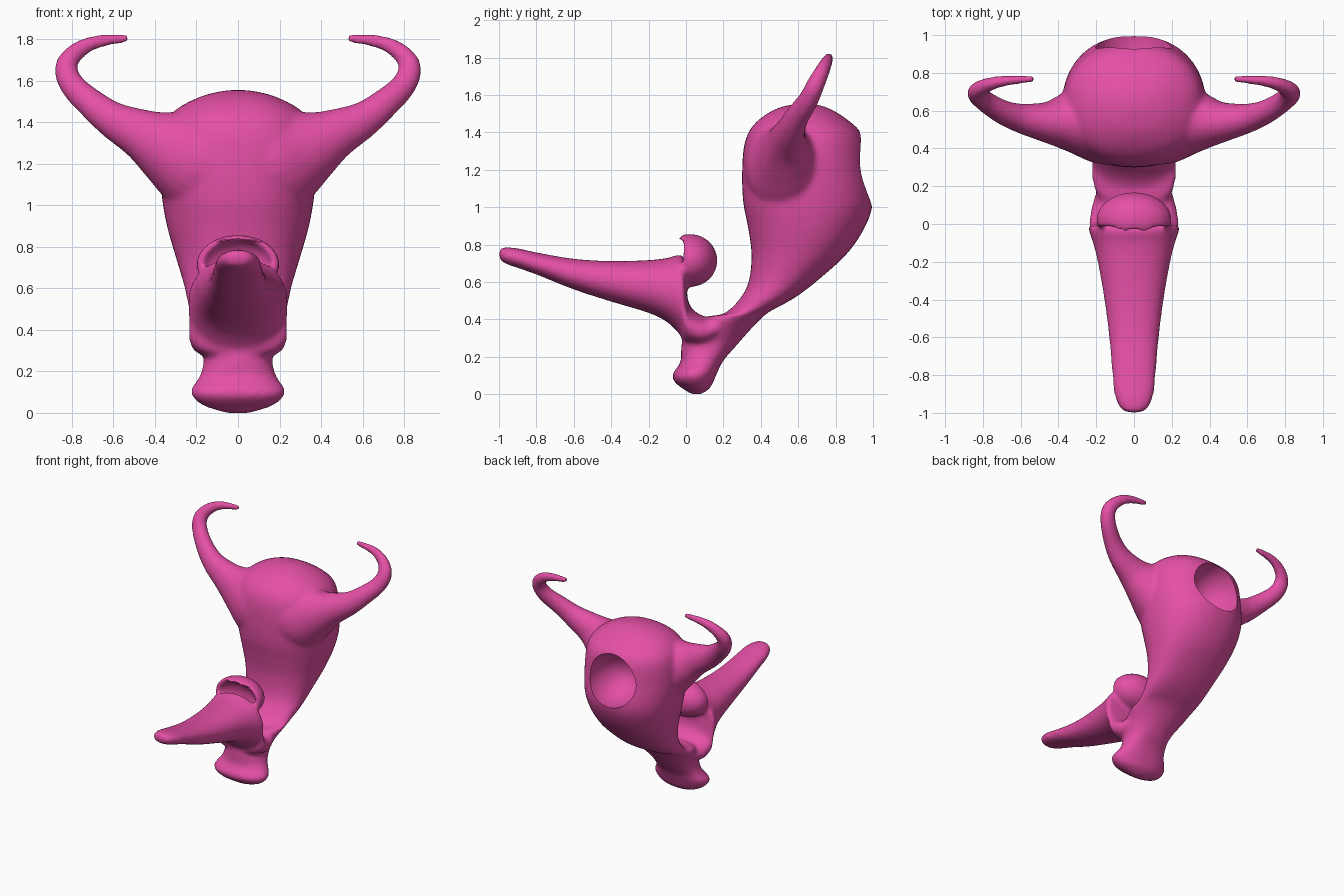
import bpy, bmesh, math
from mathutils import Vector

cube = bpy.data.objects.get("Cube")
if cube:
    bpy.data.objects.remove(cube, do_unlink=True)

pink = bpy.data.materials.new("pink")
pink.use_nodes = True
pink.diffuse_color = (0.78, 0.08, 0.38, 1)
pink.node_tree.nodes["Principled BSDF"].inputs["Base Color"].default_value = pink.diffuse_color


def add_object(name, bm):
    bmesh.ops.recalc_face_normals(bm, faces=bm.faces)
    mesh = bpy.data.meshes.new(name)
    bm.to_mesh(mesh)
    bm.free()
    mesh.materials.append(pink)
    obj = bpy.data.objects.new(name, mesh)
    bpy.context.collection.objects.link(obj)
    return obj


def smooth_rows(rows, steps=4):
    """Catmull-Rom interpolation between cross-section rows."""
    rows = [Vector(r) for r in rows]
    out = []
    for i in range(len(rows) - 1):
        a, b, c = rows[max(i - 1, 0)], rows[i], rows[i + 1]
        d = rows[min(i + 2, len(rows) - 1)]
        for s in range(steps):
            t = s / steps
            out.append(0.5 * (2 * b + (c - a) * t + (2 * a - 5 * b + 4 * c - d) * t * t
                              + (3 * b - a - 3 * c + d) * t ** 3))
    return out + [rows[-1]]


def loft(name, rings, n=40, power=1.0):
    """Skin closed rings given as centre and two half axes."""
    bm = bmesh.new()
    loops = []
    for centre, u, v in rings:
        loop = []
        for k in range(n):
            a = math.tau * k / n
            c, s = math.cos(a), math.sin(a)
            c = math.copysign(abs(c) ** power, c)
            s = math.copysign(abs(s) ** power, s)
            loop.append(bm.verts.new(centre + u * c + v * s))
        loops.append(loop)
    for lo, hi in zip(loops, loops[1:]):
        for k in range(n):
            bm.faces.new((lo[k], lo[(k + 1) % n], hi[(k + 1) % n], hi[k]))
    bm.faces.new(loops[0])
    bm.faces.new(loops[-1])
    return add_object(name, bm)


def profile_loft(name, rows, power):
    """Rows: front y, front z, back y, back z, half width."""
    rings = []
    for fy, fz, by, bz, w in smooth_rows(rows):
        f, b = Vector((0, fy, fz)), Vector((0, by, bz))
        rings.append(((f + b) / 2, Vector((max(w, 0.01), 0, 0)), (b - f) / 2))
    return loft(name, rings, power=power)


def ellipsoid(name, centre, radii):
    bm = bmesh.new()
    bmesh.ops.create_uvsphere(bm, u_segments=48, v_segments=32, radius=1)
    bmesh.ops.scale(bm, vec=radii, verts=bm.verts)
    bmesh.ops.translate(bm, vec=centre, verts=bm.verts)
    return add_object(name, bm)


def bake(obj):
    """Apply the modifier stack."""
    graph = bpy.context.evaluated_depsgraph_get()
    mesh = bpy.data.meshes.new_from_object(obj.evaluated_get(graph))
    obj.modifiers.clear()
    obj.data = mesh


def carve(obj, cutter):
    mod = obj.modifiers.new("carve", 'BOOLEAN')
    mod.operation = 'DIFFERENCE'
    mod.solver = 'EXACT'
    mod.object = cutter
    bake(obj)
    bpy.data.objects.remove(cutter, do_unlink=True)


# Foot, neck and head in one sweep
head = profile_loft("horned_hook", [
    (.03, .0, .08, .0, .06), (-.045, .05, .13, .035, .18), (-.075, .1, .165, .11, .228),
    (-.03, .17, .2, .18, .185), (-.025, .25, .27, .26, .165), (-.005, .33, .34, .34, .185),
    (.1, .41, .43, .43, .225), (.2, .43, .52, .48, .225), (.28, .5, .61, .535, .24),
    (.335, .6, .73, .63, .26), (.35, .75, .86, .75, .30), (.33, .9, .95, .88, .34),
    (.305, 1.03, .998, 1.02, .365), (.3, 1.2, .975, 1.2, .38), (.315, 1.35, .945, 1.38, .365),
    (.37, 1.45, .86, 1.47, .3), (.48, 1.525, .76, 1.53, .17), (.6, 1.555, .67, 1.555, .05)],
    power=0.9)

# Long tapering peg, curving round into the saddle of the neck
peg = profile_loft("peg", [
    (-1, .735, -1, .765, .02), (-.98, .705, -.98, .785, .07), (-.9, .675, -.9, .78, .105),
    (-.8, .64, -.8, .758, .115), (-.6, .56, -.6, .724, .132), (-.4, .495, -.4, .712, .157),
    (-.2, .435, -.2, .717, .192), (-.1, .385, -.1, .728, .217), (-.03, .315, -.015, .74, .243),
    (-.02, .29, .0, .6, .243), (0, .27, .02, .475, .238), (.08, .25, .1, .415, .225),
    (.15, .28, .2, .415, .2)],
    power=0.92)

# Hollow cap behind the peg, open to the front with a small overhanging lip
cap = ellipsoid("cap", (0, .02, .715), (.2, .148, .142))
for v in cap.data.vertices:
    v.co.y = max(v.co.y, -.04 if v.co.z > .82 else -.015)
carve(cap, ellipsoid("cap_cutter", (0, -.03, .715), (.17, .085, .118)))

# Curled horns with flared roots: x, y, z, radius
horn_rows = [(.14, .555, 1.21, .28), (.22, .55, 1.235, .262), (.3, .545, 1.265, .215),
             (.38, .54, 1.3, .166), (.47, .54, 1.345, .123),
             (.6, .56, 1.41, .09), (.7, .595, 1.485, .073), (.795, .655, 1.575, .062),
             (.828, .695, 1.66, .056), (.79, .73, 1.73, .046), (.69, .757, 1.785, .034),
             (.525, .768, 1.805, .02)]


def horn(side):
    path = smooth_rows(horn_rows, 6)
    rings = []
    for i, p in enumerate(path):
        t = (path[min(i + 1, len(path) - 1)] - path[max(i - 1, 0)]).to_3d().normalized()
        u = t.cross(Vector((0, 1, 0))).normalized()
        v = t.cross(u) * 0.87
        ring = [p.to_3d(), u * p[3], v * p[3]]
        for vec in ring:
            vec.x *= side
        rings.append(ring)
    return loft("horn", rings, n=24)


parts = [peg, cap, horn(1), horn(-1)]

# Fuse the parts into one skin with soft blends
bm = bmesh.new()
for part in [head] + parts:
    bm.from_mesh(part.data)
bm.to_mesh(head.data)
bm.free()
for part in parts:
    bpy.data.objects.remove(part, do_unlink=True)
remesh = head.modifiers.new("fuse", 'REMESH')
remesh.mode = 'VOXEL'
remesh.voxel_size = 0.013
soften = head.modifiers.new("soften", 'SMOOTH')
soften.factor = 0.5
soften.iterations = 12
bake(head)

# Round bowl-shaped socket in the back of the head, tipped slightly upward
socket = ellipsoid("socket_cutter", (0, 0, 0), (.205, .28, .205))
socket.data.transform(socket.matrix_world.Rotation(math.radians(11), 4, 'X'))
socket.location = (0, .96, 1.205)
carve(head, socket)

head.data.materials.clear()
head.data.materials.append(pink)
bpy.ops.object.select_all(action='DESELECT')
head.select_set(True)
bpy.context.view_layer.objects.active = head
bpy.ops.object.shade_smooth_by_angle(angle=math.radians(40))
